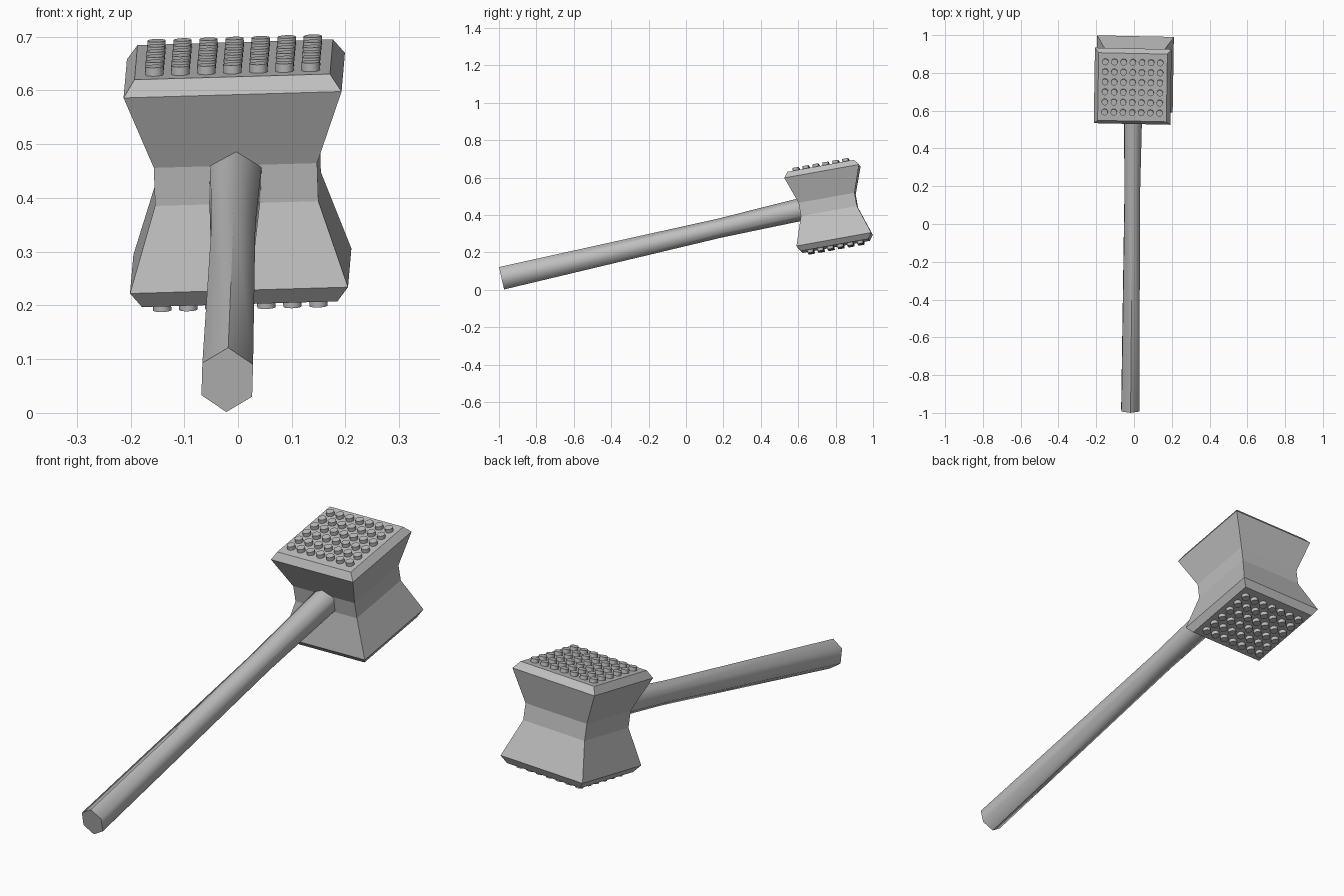
import bpy, bmesh
from math import radians, pi, sin, cos
from mathutils import Matrix, Vector

cube = bpy.data.objects.get("Cube")
if cube:
    bpy.data.objects.remove(cube, do_unlink=True)

metal = bpy.data.materials.new("grey_metal")
metal.use_nodes = True
GREY = (0.52, 0.52, 0.52, 1)
metal.diffuse_color = GREY
metal.node_tree.nodes["Principled BSDF"].inputs["Base Color"].default_value = GREY


def finish(bm, name, matrix, smooth_angle=None):
    """Turn a bmesh into a placed, coloured object."""
    bmesh.ops.recalc_face_normals(bm, faces=bm.faces)
    mesh = bpy.data.meshes.new(name)
    bm.to_mesh(mesh)
    bm.free()
    mesh.materials.append(metal)
    obj = bpy.data.objects.new(name, mesh)
    bpy.context.collection.objects.link(obj)
    obj.matrix_world = matrix
    if smooth_angle:
        bpy.ops.object.select_all(action="DESELECT")
        obj.select_set(True)
        bpy.context.view_layer.objects.active = obj
        bpy.ops.object.shade_smooth_by_angle(angle=radians(smooth_angle))
    return obj


def loft(sides, stations, phase):
    """Skin polygon rings given as (height, x radius, y radius)."""
    bm = bmesh.new()
    rings = []
    for z, rx, ry in stations:
        angles = [phase + 2 * pi * i / sides for i in range(sides)]
        rings.append([bm.verts.new((rx * cos(a), ry * sin(a), z)) for a in angles])
    for low, high in zip(rings, rings[1:]):
        for i in range(sides):
            j = (i + 1) % sides
            bm.faces.new((low[i], low[j], high[j], high[i]))
    bm.faces.new(rings[0][::-1])
    bm.faces.new(rings[-1])
    return bm


# The whole head leans back with a slight roll and turn
head_frame = (Matrix.Translation((-0.001, 0.762, 0.446))
              @ Matrix.Rotation(radians(-0.9), 4, "Z")
              @ Matrix.Rotation(radians(10.2), 4, "X")
              @ Matrix.Rotation(radians(-1.7), 4, "Y"))

# Head: square block with pinched waist and chamfered striking faces
FACE = 0.215
profile = [(-FACE, 0.182), (-0.185, 0.203), (-0.03, 0.152),
           (0.042, 0.152), (0.185, 0.203), (FACE, 0.182)]
root2 = 2 ** 0.5
finish(loft(4, [(z, h * root2, h * root2) for z, h in profile], pi / 4),
       "mallet_head", head_frame)

# Studs: a grid of short pegs on each striking face
COLUMNS, ROWS = 7, 6
for name, side in (("top_studs", 1), ("bottom_studs", -1)):
    bm = bmesh.new()
    for c in range(COLUMNS):
        for r in range(ROWS):
            spot = Vector(((c - (COLUMNS - 1) / 2) * 0.0485,
                           (r - (ROWS - 1) / 2) * 0.054,
                           side * (FACE + 0.006)))
            bmesh.ops.create_cone(bm, cap_ends=True, segments=12,
                                  radius1=0.017, radius2=0.017, depth=0.02,
                                  matrix=Matrix.Translation(spot))
    finish(bm, name, head_frame, 40)

# Handle: six-sided shaft, slimmer towards the middle, running into the head
butt = Vector((-0.02, -0.986, 0.0615))
neck = Vector((-0.005, 0.605, 0.427))
axis = (neck - butt).normalized()
side = axis.cross(Vector((0.03, 0, 1))).normalized()
up = side.cross(axis)
handle_frame = Matrix((side, up, -axis)).transposed().to_4x4()
handle_frame.translation = butt
shaft = [(0, 0.0545, 0.0615), (-1.19, 0.047, 0.0515), (-1.72, 0.0565, 0.0625)]
finish(loft(6, shaft, pi / 2), "handle", handle_frame, 65)
